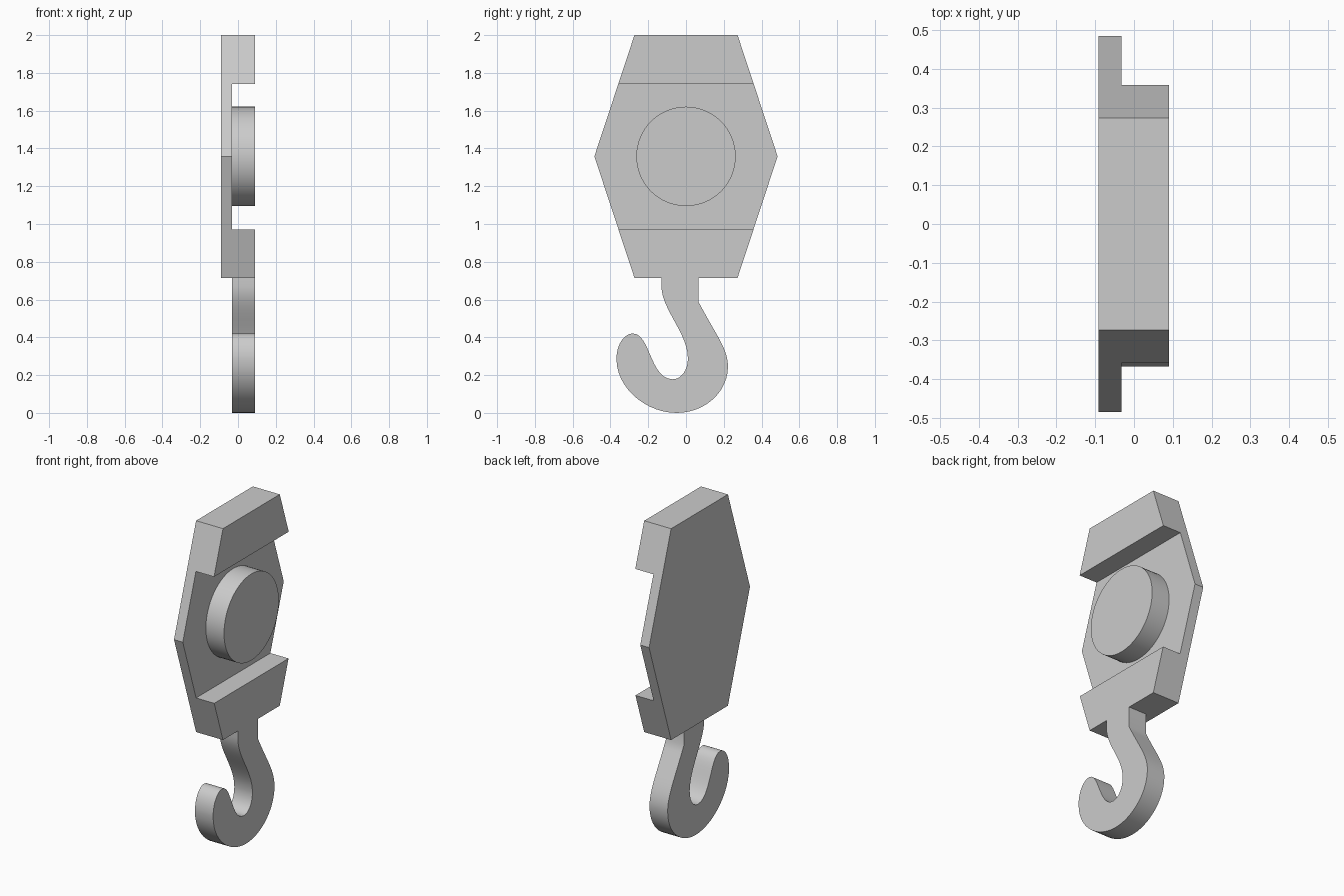
import bpy, bmesh, math
from mathutils import Vector
from mathutils.geometry import interpolate_bezier

cube = bpy.data.objects.get("Cube")
if cube:
    bpy.data.objects.remove(cube, do_unlink=True)

BACK, STEP, FRONT = -0.091, -0.032, 0.09   # depth levels along x
HUB_Z = 1.358

grey = bpy.data.materials.new("light_grey")
grey.use_nodes = True
grey.diffuse_color = (0.6, 0.6, 0.6, 1)
grey.node_tree.nodes["Principled BSDF"].inputs["Base Color"].default_value = (0.6, 0.6, 0.6, 1)


def prism(name, outline, x0, x1, smooth=False):
    """Extrude a (y, z) outline along x."""
    bm = bmesh.new()
    face = bm.faces.new([bm.verts.new((x0, y, z)) for y, z in outline])
    new = bmesh.ops.extrude_face_region(bm, geom=[face])["geom"]
    verts = [v for v in new if isinstance(v, bmesh.types.BMVert)]
    bmesh.ops.translate(bm, verts=verts, vec=(x1 - x0, 0, 0))
    bmesh.ops.recalc_face_normals(bm, faces=bm.faces)
    mesh = bpy.data.meshes.new(name)
    bm.to_mesh(mesh)
    bm.free()
    mesh.materials.append(grey)
    obj = bpy.data.objects.new(name, mesh)
    bpy.context.collection.objects.link(obj)
    bpy.ops.object.select_all(action="DESELECT")
    obj.select_set(True)
    bpy.context.view_layer.objects.active = obj
    if smooth:
        bpy.ops.object.shade_smooth_by_angle(angle=math.radians(30))
    return obj


# Hexagonal block body with a wide slot cut across its face
slot = prism("slot_cutter", [(-1, 0.97), (1, 0.97), (1, 1.74), (-1, 1.74)], STEP, 0.3)
slot.hide_render = True
body = prism("pulley_body", [(-0.273, 2), (0.273, 2), (0.485, HUB_Z),
                             (0.273, 0.715), (-0.273, 0.715), (-0.485, HUB_Z)], BACK, FRONT)
cut = body.modifiers.new("slot", "BOOLEAN")
cut.operation = "DIFFERENCE"
cut.solver = "EXACT"
cut.object = slot
bpy.ops.object.modifier_apply(modifier=cut.name)
bpy.data.objects.remove(slot, do_unlink=True)

# Round sheave in the slot
circle = [(0.263 * math.cos(a), HUB_Z + 0.263 * math.sin(a))
          for a in (math.tau * i / 64 for i in range(64))]
prism("sheave", circle, STEP, FRONT, smooth=True)

# Hook outline: each row is two handles and an end point, from the inner shank round to the outer
start = (-0.13, 0.67)
bends = [
    ((-0.13, 0.55), (0.01, 0.42), (0.01, 0.29)),
    ((0.01, 0.22), (-0.03, 0.178), (-0.07, 0.178)),
    ((-0.19, 0.178), (-0.19, 0.42), (-0.28, 0.42)),
    ((-0.33, 0.42), (-0.368, 0.36), (-0.368, 0.285)),
    ((-0.368, 0.13), (-0.21, 0), (-0.05, 0)),
    ((0.1, 0), (0.222, 0.11), (0.222, 0.245)),
    ((0.222, 0.34), (0.16, 0.41), (0.065, 0.59)),
]
outline = [(-0.13, 0.715), start]
for h1, h2, end in bends:
    points = interpolate_bezier(*(Vector((*p, 0)) for p in (start, h1, h2, end)), 14)
    outline += [(p.x, p.y) for p in points[1:]]
    start = end
outline.append((0.065, 0.715))
prism("hook", outline, STEP, FRONT, smooth=True)
